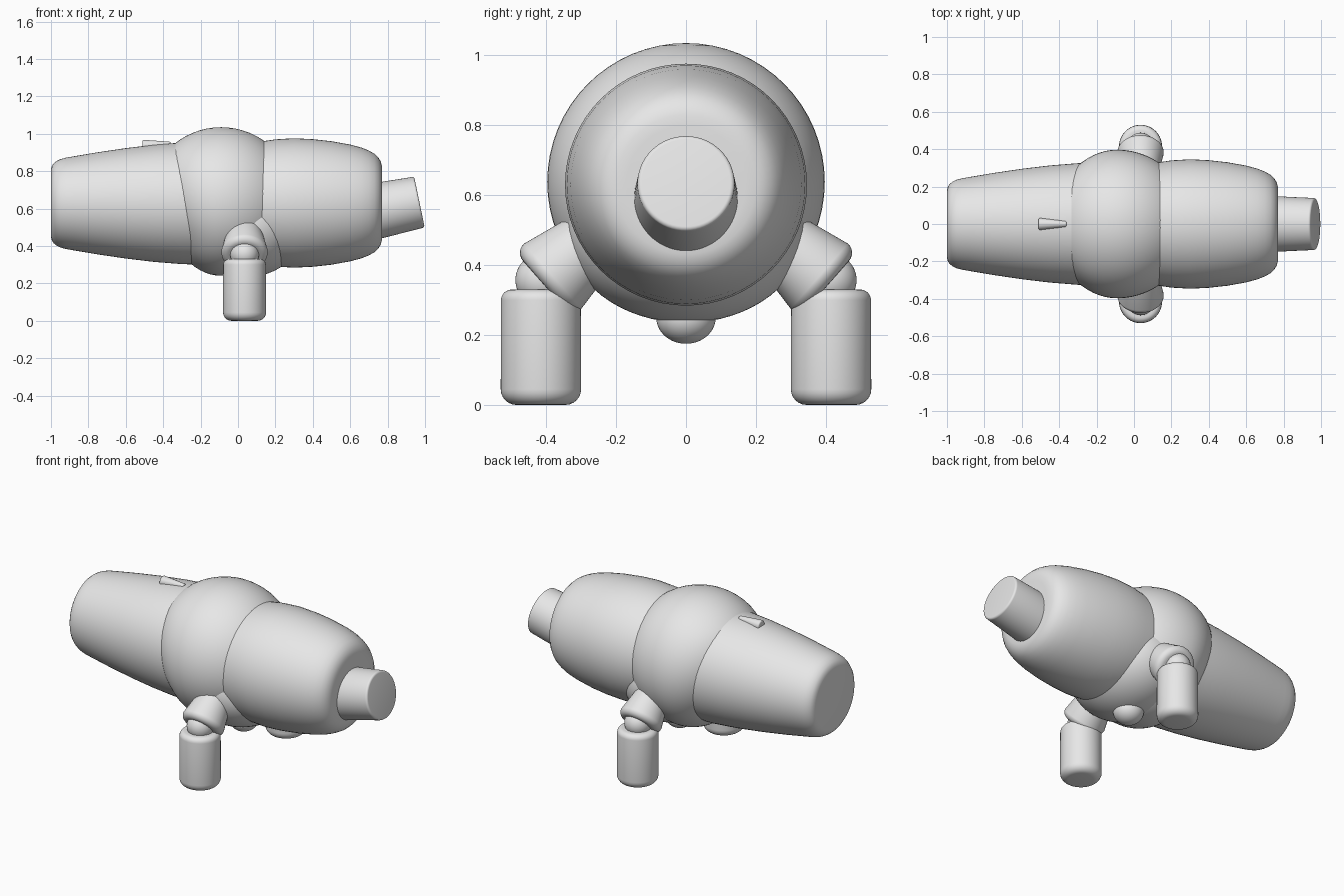
import bpy, bmesh, math
from mathutils import Vector

old = bpy.data.objects.get("Cube")
if old:
    bpy.data.objects.remove(old, do_unlink=True)

GREY = (0.8, 0.8, 0.8, 1)
mat = bpy.data.materials.new("plain grey")
mat.use_nodes = True
mat.diffuse_color = GREY
mat.node_tree.nodes["Principled BSDF"].inputs["Base Color"].default_value = GREY


def finish(name, bm):
    bmesh.ops.recalc_face_normals(bm, faces=bm.faces)
    me = bpy.data.meshes.new(name)
    bm.to_mesh(me)
    bm.free()
    me.materials.append(mat)
    ob = bpy.data.objects.new(name, me)
    bpy.context.collection.objects.link(ob)
    bpy.ops.object.select_all(action='DESELECT')
    ob.select_set(True)
    bpy.context.view_layer.objects.active = ob
    bpy.ops.object.shade_smooth_by_angle(angle=math.radians(35))
    return ob


def lathe(name, profile, origin, axis, sides=64):
    """Capped solid of revolution; profile is (distance along axis, radius)."""
    rot = Vector((0, 0, 1)).rotation_difference(Vector(axis))
    bm = bmesh.new()
    rings = []
    for t, r in profile:
        rings.append([bm.verts.new(rot @ Vector((r * math.cos(a), r * math.sin(a), t)) + Vector(origin))
                      for a in (2 * math.pi * i / sides for i in range(sides))])
    for a, b in zip(rings, rings[1:]):
        for i in range(sides):
            j = (i + 1) % sides
            bm.faces.new((a[i], a[j], b[j], b[i]))
    bm.faces.new(rings[0])
    bm.faces.new(rings[-1])
    return finish(name, bm)


def rounded(length, r0, r1, b0, b1, steps=6):
    """Profile of a cylinder or cone with rounded rims."""
    arc = [math.pi / 2 * i / steps for i in range(steps + 1)]
    start = [(b0 - b0 * math.cos(a), r0 - b0 + b0 * math.sin(a)) for a in arc]
    end = [(length - b1 + b1 * math.sin(a), r1 - b1 + b1 * math.cos(a)) for a in arc]
    return start + end


def ball(name, centre, radii, shape=None):
    bm = bmesh.new()
    bmesh.ops.create_uvsphere(bm, u_segments=64, v_segments=32, radius=1)
    for v in bm.verts:
        v.co = Vector(c * r for c, r in zip(v.co, radii)) + Vector(centre)
        if shape:
            shape(v.co)
    return finish(name, bm)


# Long tapered rear body
lathe("rear_body", [(-1, 0.18), (-0.995, 0.2), (-0.985, 0.214), (-0.97, 0.226), (-0.95, 0.236),
                    (-0.92, 0.244), (-0.88, 0.251), (-0.75, 0.273), (-0.6, 0.295),
                    (-0.45, 0.313), (-0.3, 0.325), (-0.1, 0.33)], (0, 0, 0.628), (1, 0, 0))

# Middle ball, its lower rear drawn in
def draw_in(co):
    if co.x < -0.09:
        t = min(max((0.9 - co.z) / 0.45, 0), 1)
        co.x = -0.09 + (co.x + 0.09) * (1 - 0.25 * t)

ball("middle_ball", (-0.09, 0, 0.638), (0.397, 0.397, 0.397), draw_in)
ball("belly", (0.05, 0, 0.497), (0.30, 0.34, 0.262))
ball("belly_knob", (0.04, 0, 0.25), (0.085, 0.085, 0.075))

# Barrel-shaped front body
lathe("front_body", [(-0.05, 0.3), (0.1, 0.325), (0.2, 0.34), (0.3, 0.346), (0.4, 0.341),
                     (0.5, 0.33), (0.6, 0.312), (0.66, 0.296), (0.7, 0.28), (0.73, 0.263),
                     (0.75, 0.244), (0.763, 0.222), (0.769, 0.2), (0.771, 0.17)],
      (0, 0, 0.63), (1, 0, 0))

# Upturned nozzle
axis = Vector((0.98, 0, 0.203)).normalized()
tip = Vector((0.97, 0, 0.635))
lathe("nozzle", rounded(0.3, 0.152, 0.139, 0.005, 0.012), tip - axis * 0.3, axis)

# Small sight on the rear body
lathe("top_sight", rounded(0.15, 0.032, 0.016, 0.008, 0.008), (-0.51, 0, 0.935), (1, 0, 0.05), 32)

# Paired arms
for side, s in (("left", 1), ("right", -1)):
    # +y arm is named left, -y arm right, looking along the nozzle
    d = Vector((0, 0.75 * s, -0.66)).normalized()
    end = Vector((0.035, 0.385 * s, 0.365))
    lathe(side + "_shoulder", rounded(0.2, 0.095, 0.124, 0.02, 0.035), end - d * 0.17, d)
    ball(side + "_elbow", (0.035, 0.408 * s, 0.357), (0.077, 0.08, 0.078))
    lathe(side + "_forearm", rounded(0.33, 0.115, 0.114, 0.045, 0.03), (0.035, 0.415 * s, 0), (0, 0, 1))
